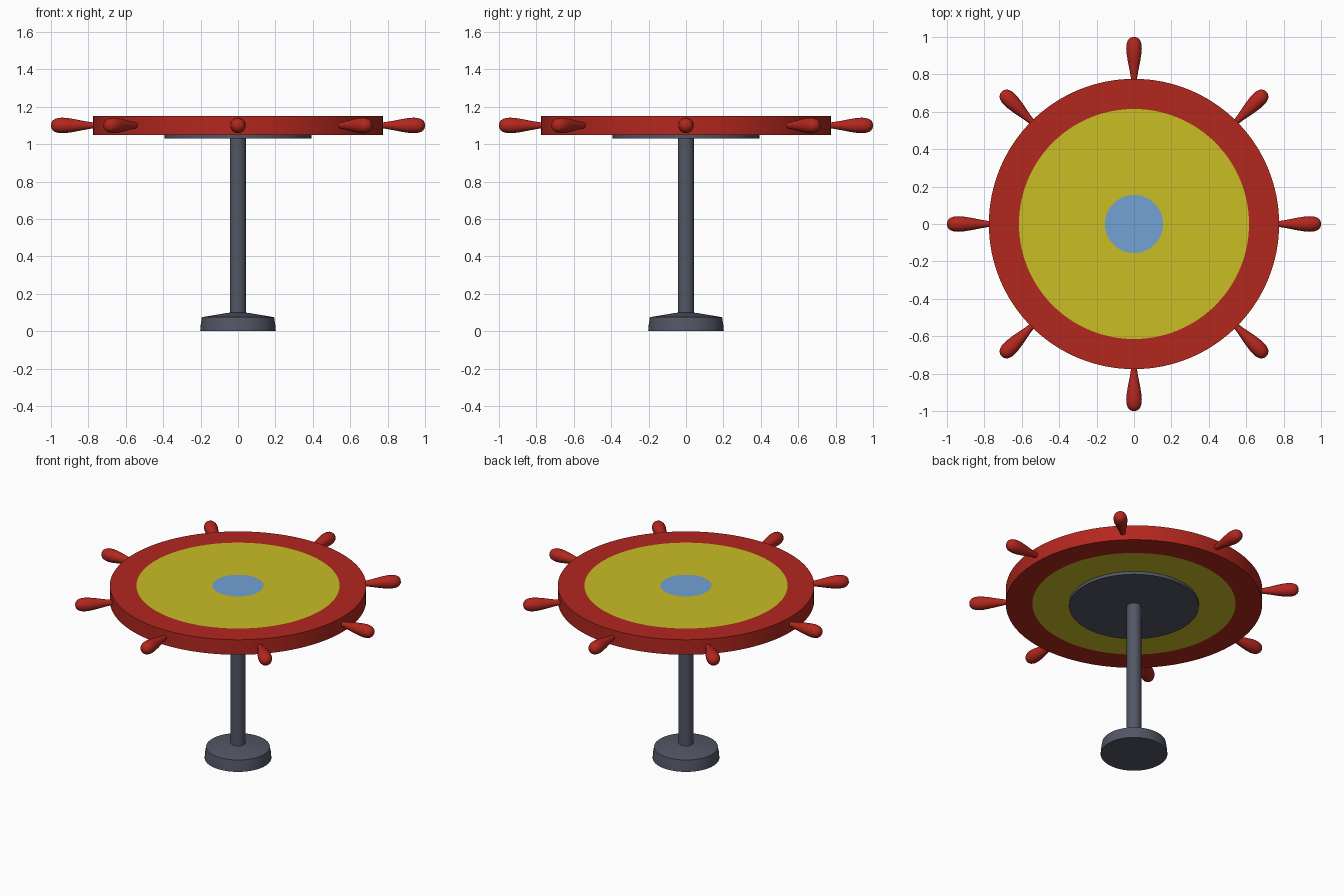
import bpy
import bmesh
from math import cos, sin, pi, radians
from mathutils import Matrix

if "Cube" in bpy.data.objects:
    bpy.data.objects.remove(bpy.data.objects["Cube"])


def material(name, rgb):
    m = bpy.data.materials.new(name)
    m.diffuse_color = (*rgb, 1)
    m.use_nodes = True
    m.node_tree.nodes["Principled BSDF"].inputs["Base Color"].default_value = m.diffuse_color
    return m


RED = material("red_paint", (0.45, 0.02, 0.013))
YELLOW = material("yellow_paint", (0.58, 0.51, 0.018))
BLUE = material("blue_paint", (0.17, 0.36, 0.66))
STEEL = material("dark_steel", (0.085, 0.095, 0.13))


def lathe(name, profile, mats, sides=96, band_mats=None, matrix=None):
    """Revolve an (r, z) profile, listed bottom to top, about z."""
    bm = bmesh.new()
    rings = []
    for r, z in profile:
        if r == 0:
            rings.append([bm.verts.new((0, 0, z))] * sides)
        else:
            rings.append([bm.verts.new((r * cos(2 * pi * i / sides),
                                        r * sin(2 * pi * i / sides), z))
                          for i in range(sides)])
    for k, (a, b) in enumerate(zip(rings, rings[1:])):
        for i in range(sides):
            j = (i + 1) % sides
            corners = list(dict.fromkeys((a[i], a[j], b[j], b[i])))
            face = bm.faces.new(corners)
            face.material_index = band_mats[k] if band_mats else 0
    mesh = bpy.data.meshes.new(name)
    bm.to_mesh(mesh)
    bm.free()
    for m in mats:
        mesh.materials.append(m)
    obj = bpy.data.objects.new(name, mesh)
    bpy.context.collection.objects.link(obj)
    if matrix:
        obj.matrix_world = matrix
    bpy.ops.object.select_all(action='DESELECT')
    bpy.context.view_layer.objects.active = obj
    obj.select_set(True)
    bpy.ops.object.shade_smooth_by_angle(angle=radians(35))
    return obj


# Round foot with a shallow conical top
lathe("foot", [(0, 0), (0.202, 0), (0.2, 0.03), (0.193, 0.075), (0.04, 0.1), (0, 0.1)], [STEEL])

# Post and the plate that carries the top
lathe("post", [(0.044, 0.09), (0.044, 1.032)], [STEEL], sides=48)
lathe("support_plate", [(0, 1.03), (0.392, 1.03), (0.392, 1.05)], [STEEL])

# Wheel top: blue centre, yellow field, red rim
LOW, HIGH = 1.05, 1.15
lathe("wheel_top",
      [(0, LOW), (0.155, LOW), (0.615, LOW), (0.776, LOW),
       (0.776, HIGH), (0.615, HIGH), (0.155, HIGH), (0, HIGH)],
      [RED, YELLOW, BLUE], sides=128, band_mats=[2, 1, 0, 0, 0, 1, 2])

# Eight turned handles around the rim
HANDLE = [(0.015, 0.765), (0.018, 0.79), (0.025, 0.83), (0.034, 0.875),
          (0.040, 0.915), (0.0415, 0.94), (0.040, 0.96), (0.035, 0.978),
          (0.026, 0.991), (0.014, 0.998), (0, 1.0)]
for n in range(8):
    place = (Matrix.Translation((0, 0, 1.1))
             @ Matrix.Rotation(n * pi / 4, 4, 'Z')
             @ Matrix.Rotation(pi / 2, 4, 'Y'))
    lathe(f"handle_{n + 1}", HANDLE, [RED], sides=32, matrix=place)

# Outward normals throughout
for obj in bpy.context.collection.objects:
    bm = bmesh.new()
    bm.from_mesh(obj.data)
    bmesh.ops.recalc_face_normals(bm, faces=bm.faces)
    bm.to_mesh(obj.data)
    bm.free()
